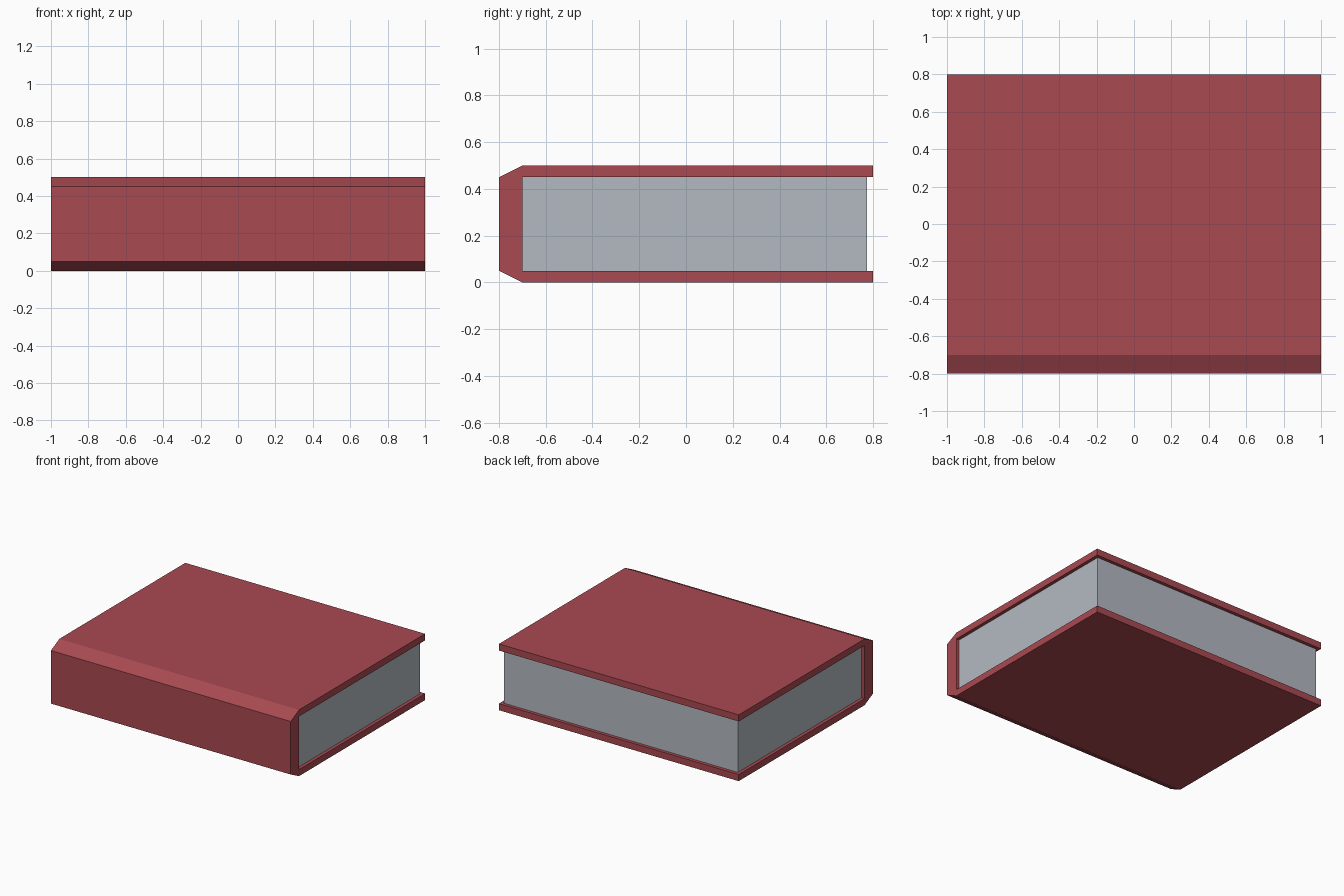
import bpy
import bmesh

if "Cube" in bpy.data.objects:
    bpy.data.objects.remove(bpy.data.objects["Cube"])


def extrude_profile(name, profile, half_length, color):
    """Extrude a closed (y, z) profile along x, centred on x = 0."""
    bm = bmesh.new()
    face = bm.faces.new([bm.verts.new((-half_length, y, z)) for y, z in profile])
    result = bmesh.ops.extrude_face_region(bm, geom=[face], use_keep_orig=True)
    moved = [g for g in result["geom"] if isinstance(g, bmesh.types.BMVert)]
    bmesh.ops.translate(bm, verts=moved, vec=(2 * half_length, 0, 0))
    bmesh.ops.recalc_face_normals(bm, faces=bm.faces)
    mesh = bpy.data.meshes.new(name)
    bm.to_mesh(mesh)
    bm.free()
    material = bpy.data.materials.new(name + "_color")
    material.diffuse_color = color
    material.use_nodes = True
    material.node_tree.nodes["Principled BSDF"].inputs["Base Color"].default_value = material.diffuse_color
    mesh.materials.append(material)
    obj = bpy.data.objects.new(name, mesh)
    bpy.context.collection.objects.link(obj)
    return obj


HEIGHT, BOARD = 0.5, 0.05
BACK, SPINE, HINGE = 0.8, -0.8, -0.7
INSET = 0.025
RED = (0.395, 0.067, 0.082, 1)
PAPER = (0.456, 0.491, 0.539, 1)

# Cover: two boards joined by a bevelled spine, as one C-shaped profile
lower = [(SPINE, BOARD), (HINGE, 0), (BACK, 0), (BACK, BOARD), (HINGE, BOARD)]
upper = [(y, HEIGHT - z) for y, z in reversed(lower)]
extrude_profile("cover", lower + upper, 1.0, RED)

# Page block, slightly inset from the cover edges
top = HEIGHT - BOARD
extrude_profile("pages", [(HINGE, BOARD), (BACK - INSET, BOARD),
                          (BACK - INSET, top), (HINGE, top)], 1.0 - INSET, PAPER)
